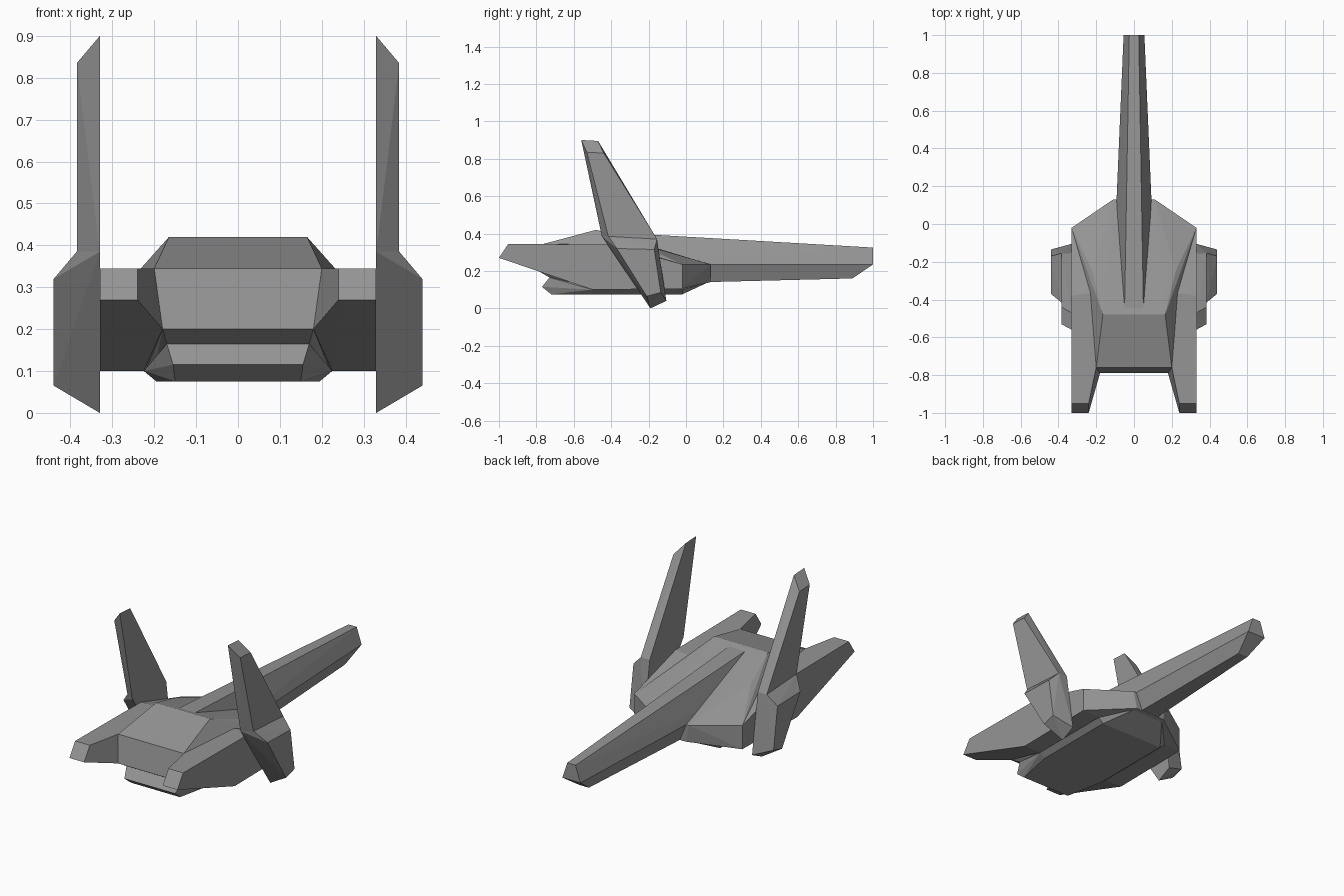
import bpy
import bmesh
import math

old = bpy.data.objects.get("Cube")
if old:
    bpy.data.objects.remove(old, do_unlink=True)

GREY = (0.3, 0.3, 0.3, 1.0)
mat = bpy.data.materials.new("hull grey")
mat.use_nodes = True
mat.diffuse_color = GREY
bsdf = next(n for n in mat.node_tree.nodes if n.type == 'BSDF_PRINCIPLED')
bsdf.inputs["Base Color"].default_value = GREY
bsdf.inputs["Roughness"].default_value = 0.8


def solid(name, points):
    """Faceted convex block through the given corner points."""
    bm = bmesh.new()
    for p in points:
        bm.verts.new(p)
    res = bmesh.ops.convex_hull(bm, input=bm.verts[:])
    junk = {e for e in res["geom_interior"] + res["geom_unused"]
            if isinstance(e, bmesh.types.BMVert)}
    bmesh.ops.delete(bm, geom=list(junk), context='VERTS')
    bmesh.ops.dissolve_limit(bm, angle_limit=math.radians(1),
                             verts=bm.verts[:], edges=bm.edges[:])
    bmesh.ops.recalc_face_normals(bm, faces=bm.faces[:])
    me = bpy.data.meshes.new(name)
    bm.to_mesh(me)
    bm.free()
    me.materials.append(mat)
    ob = bpy.data.objects.new(name, me)
    bpy.context.collection.objects.link(ob)
    return ob


def flip(points):
    return [(-x, y, z) for x, y, z in points]


def centred(name, half):
    solid(name, half + flip(half))


def paired(name, points):
    solid("left_" + name, points)
    solid("right_" + name, flip(points))


# Main body with raised cabin and sloping rear deck
centred("main_body", [
    (.20, -.76, .345), (.18, -.79, .20), (.17, -.73, .165),
    (.165, -.48, .42), (.22, -.25, .345), (.20, -.50, .10),
    (.33, -.02, .235), (.33, -.02, .105),
    (.11, .13, .235), (.09, .13, .14)])

# Belly pod under the nose
centred("belly_pod", [
    (.17, -.73, .165), (.155, -.77, .115), (.15, -.72, .075),
    (.195, -.50, .075), (.225, -.50, .10),
    (.195, -.02, .075), (.225, -.02, .10), (.09, .12, .14)])

# Long tapering tail boom
centred("tail_boom", [
    (.05, -.46, .41), (.025, 1, .325),
    (.115, -.40, .235), (.055, 1, .235),
    (.055, .10, .14), (.03, .89, .16)])

# Forward prongs running back along the sides
paired("prong", [
    (.24, -.95, .345), (.33, -.95, .345), (.24, -1, .27), (.33, -1, .27),
    (.20, -.76, .345), (.18, -.79, .20), (.225, -.50, .10), (.33, -.50, .10),
    (.20, -.36, .34), (.33, -.38, .34),
    (.33, -.02, .235), (.33, -.02, .105), (.20, -.04, .105), (.20, -.04, .235)])

# Tall swept fins
paired("fin", [
    (.33, -.56, .90), (.33, -.47, .895), (.33, -.155, .37), (.33, -.45, .385),
    (.385, -.53, .835), (.385, -.44, .83),
    (.385, -.155, .37), (.385, -.415, .385)])

# Angled blocks at the fin roots
paired("fin_root", [
    (.33, -.45, .385), (.33, -.155, .37), (.33, -.105, .04), (.33, -.19, 0),
    (.385, -.415, .385), (.385, -.155, .37),
    (.44, -.37, .32), (.44, -.17, .315), (.44, -.135, .085), (.44, -.21, .065)])
